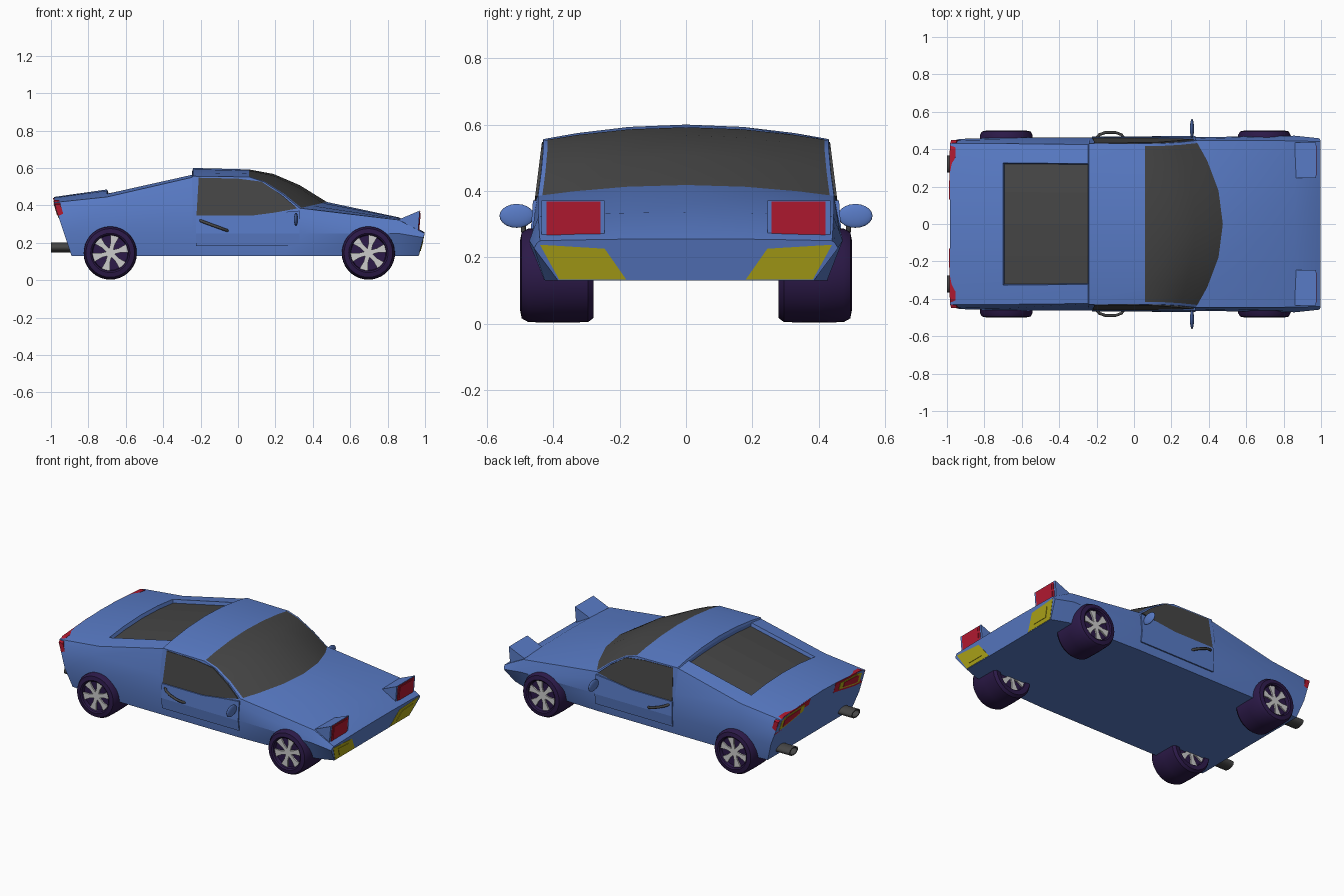
import bpy, bmesh, math
from mathutils import Vector

if "Cube" in bpy.data.objects:
    bpy.data.objects.remove(bpy.data.objects["Cube"])


def material(name, r, g, b):
    m = bpy.data.materials.new(name)
    m.diffuse_color = (r, g, b, 1)
    m.use_nodes = True
    m.node_tree.nodes["Principled BSDF"].inputs["Base Color"].default_value = m.diffuse_color
    return m


BLUE = material("blue_paint", .10, .20, .57)
GLASS = material("dark_glass", .06, .06, .06)
RED = material("red_lens", .45, .01, .03)
YELLOW = material("yellow_lens", .45, .40, .01)
RUBBER = material("tyre_rubber", .025, .010, .065)


def add_mesh(name, verts, faces, *mats, smooth=None, fix=False):
    me = bpy.data.meshes.new(name)
    me.from_pydata([tuple(v) for v in verts], [], faces)
    bm = bmesh.new()
    bm.from_mesh(me)
    bmesh.ops.delete(bm, geom=[v for v in bm.verts if not v.link_faces], context='VERTS')
    if fix:
        bmesh.ops.recalc_face_normals(bm, faces=bm.faces)
    bm.to_mesh(me)
    bm.free()
    ob = bpy.data.objects.new(name, me)
    bpy.context.collection.objects.link(ob)
    for m in mats:
        if m:
            me.materials.append(m)
    if smooth:
        bpy.ops.object.select_all(action='DESELECT')
        ob.select_set(True)
        bpy.context.view_layer.objects.active = ob
        bpy.ops.object.shade_smooth_by_angle(angle=math.radians(smooth))
    return ob


def prism(name, pts, vec, mat=None):
    n = len(pts)
    a = [Vector(p) for p in pts]
    verts = a + [p + Vector(vec) for p in a]
    faces = [tuple(range(n)), tuple(range(2 * n - 1, n - 1, -1))]
    faces += [(i, (i + 1) % n, (i + 1) % n + n, i + n) for i in range(n)]
    return add_mesh(name, verts, faces, mat, fix=True)


def shrink(pts, k):
    cx, cy = (sum(p[i] for p in pts) / len(pts) for i in (0, 1))
    return [(cx + (x - cx) * k, cy + (y - cy) * k) for x, y in pts]


# Body stations: centre x, shoulder x, bottom x, centre z, shoulder z, shoulder y, belt z, waist y, bottom y
stations = [
    (-.985, -.985, -.89, .445, .415, .430, .37, .455, .43),
    (-.70, -.70, -.70, .485, .445, .430, .39, .462, .445),
    (-.245, -.245, -.245, .582, .550, .425, .39, .462, .445),
    (-.24, -.24, -.24, .600, .556, .430, .38, .462, .445),
    (.06, .06, .06, .592, .552, .430, .38, .462, .445),
    (.19, .14, .14, .568, .525, .430, .38, .462, .445),
    (.33, .24, .24, .508, .460, .436, .37, .462, .445),
    (.475, .33, .33, .418, .385, .446, .34, .464, .445),
    (.86, .86, .86, .336, .322, .445, .275, .472, .425),
    (.998, .998, .965, .256, .250, .440, .243, .458, .385)]
verts = []
for xc, xs, xb, zc, zs, ys, zm, yw, yb in stations:
    half = [(xc + (xs - xc) * f * f, ys * f, zc + (zs - zc) * f * f) for f in (0, .4, .76, .97, 1)]
    for y, z in ((yw - .009, zm), (yw, min(.25, zm - .015)), (yb, .13)):
        half.append((xs + (xb - xs) * (zs - z) / (zs - .13), y, z))
    verts += half + [(x, -y, z) for x, y, z in half[:0:-1]]

N = 15
body_f, shield_f, rear_f = [tuple(range(N))], [], []
for i in range(len(stations) - 1):
    for j in range(N):
        k = (j + 1) % N
        face = (i * N + j, i * N + N + j, i * N + N + k, i * N + k)
        if i in (4, 5, 6) and j in (0, 1, 2, 12, 13, 14):
            shield_f.append(face)
        elif i == 1 and j in (0, 1, 13, 14):
            rear_f.append(face)
        else:
            body_f.append(face)
body_f.append(tuple(range(len(verts) - 1, len(verts) - N - 1, -1)))
add_mesh("body", verts, body_f, BLUE, smooth=22)
add_mesh("windshield", verts, shield_f, GLASS, smooth=40)

# Rear window, sunk into the engine deck
rear = add_mesh("rear_window", verts, rear_f, GLASS, BLUE)
bm = bmesh.new()
bm.from_mesh(rear.data)
rim = bmesh.ops.inset_region(bm, faces=bm.faces[:], thickness=.004, depth=-.022, use_boundary=True)
for f in rim['faces']:
    f.material_index = 1
bm.to_mesh(rear.data)
bm.free()


def glass_y(z):
    return .43 + (.555 - z) * .126


def lathe(name, profile, centre, mat, seg=36):
    n = len(profile)
    v = [(centre[0] + r * math.cos(t), y, centre[1] + r * math.sin(t))
         for t in (2 * math.pi * i / seg for i in range(seg)) for r, y in profile]
    f = [(i * n + j, i * n + (j + 1) % n, (i + 1) % seg * n + (j + 1) % n, (i + 1) % seg * n + j)
         for i in range(seg) for j in range(n)]
    return add_mesh(name, v, f, mat, smooth=35, fix=True)


for s, side in ((1, "left"), (-1, "right")):
    # Wheels: tyre with dark web, six flared spokes on both faces
    for cx, end in ((.697, "front"), (-.683, "rear")):
        tag = f"{end}_{side}"
        prof = [(.001, .30), (.092, .30), (.097, .282), (.128, .278), (.141, .295), (.143, .39),
                (.141, .475), (.130, .495), (.105, .500), (.097, .494), (.093, .472), (.001, .472)]
        lathe("tyre_" + tag, [(r, y * s) for r, y in prof], (cx, .146), RUBBER)
        for face_y, where in ((.474, "outer"), (.290, "inner")):
            sv, sf = [], []
            for k in range(6):
                t = math.radians(60 * k + 15)
                base = len(sv)
                for y in (face_y, face_y + .009):
                    for r, w in ((0, -.012), (.05, -.012), (.094, -.024), (.094, .024), (.05, .012), (0, .012)):
                        sv.append((cx + r * math.cos(t) - w * math.sin(t), s * y,
                                   .146 + r * math.sin(t) + w * math.cos(t)))
                sf += [tuple(base + q for q in range(6)), tuple(base + q for q in range(11, 5, -1))]
                sf += [(base + q, base + (q + 1) % 6, base + 6 + (q + 1) % 6, base + 6 + q) for q in range(6)]
            add_mesh(f"{where}_spokes_{tag}", sv, sf, fix=True)

    # Side window and door skin
    win = [(-.222, .345), (.07, .345), (.2, .362), (.318, .384), (.235, .455), (.125, .527), (0, .543), (-.21, .548)]
    prism("side_window_" + side, [(x, s * (glass_y(z) + .003), z) for x, z in win], (0, -s * .012, 0), GLASS)
    up = [(-.225, .464, .25), (.33, .466, .25), (.33, .457, .372), (.2, .457, .36), (.07, .459, .343), (-.225, .459, .343)]
    low = [(-.225, .464, .25), (.33, .466, .25), (.33, .457, .182), (-.225, .457, .182)]
    for name, pts in (("door_upper_", up), ("door_lower_", low)):
        prism(name + side, [(x, s * (y + .004), z) for x, y, z in pts], (0, -s * .014, 0), BLUE)

    # Door handle
    cu = bpy.data.curves.new("door_handle_" + side, 'CURVE')
    cu.dimensions = '3D'
    cu.bevel_depth = .008
    cu.bevel_resolution = 2
    cu.use_fill_caps = True
    sp = cu.splines.new('POLY')
    path = [(-.205, .455, .320), (-.185, .478, .312), (-.15, .490, .299), (-.10, .490, .281), (-.068, .478, .269), (-.05, .455, .263)]
    sp.points.add(len(path) - 1)
    for p, (x, y, z) in zip(sp.points, path):
        p.co = (x, s * y, z, 1)
    cu.materials.append(GLASS)
    bpy.context.collection.objects.link(bpy.data.objects.new("door_handle_" + side, cu))

    # Wing mirror
    bpy.ops.mesh.primitive_uv_sphere_add(segments=20, ring_count=10, radius=1, location=(.31, s * .51, .325))
    ob = bpy.context.object
    ob.name = "wing_mirror_" + side
    ob.scale = (.011, .052, .036)
    ob.data.materials.append(BLUE)
    bpy.ops.object.shade_smooth()

    # Pop-up headlight: wedge housing and lens
    prism("headlight_housing_" + side, [(.86, s * .245, .325), (.972, s * .245, .372), (.962, s * .245, .25), (.86, s * .245, .25)],
          (0, s * .19, 0), BLUE)
    lens = [(.258, .262), (.420, .262), (.420, .368), (.258, .368)]
    for k, out, nm in ((1, .003, "headlight_lens_"), (.82, .006, "headlight_lens_centre_")):
        prism(nm + side, [(.962 + (z - .25) * .082 + out, s * y, z) for y, z in shrink(lens, k)], (-.012, 0, 0), RED)

    # Lower front lamp
    lamp = [(.440, .238), (.245, .226), (.180, .133), (.382, .133)]
    for k, out, nm in ((1, .002, "front_lamp_"), (.55, .005, "front_lamp_centre_")):
        prism(nm + side, [(.965 + (z - .13) * .27 + out, s * y, z) for y, z in shrink(lamp, k)], (-.012, 0, 0), YELLOW)

    # Tail lamp: red surround, yellow band, red centre
    tail = [(.448, .405), (.40, .425), (.13, .440), (.13, .375), (.36, .325), (.448, .315)]
    for k, out, nm, m in ((1, .006, "tail_lamp_", RED), (.72, .009, "tail_lamp_band_", YELLOW), (.5, .012, "tail_lamp_centre_", RED)):
        prism(nm + side, [(-.985 + (.445 - z) * .30 - out, s * y, z) for y, z in shrink(tail, k)], (.03, 0, 0), m)

    # Oval exhaust pipe with hollow end
    ev, seg = [], 20
    for x, k in ((-.86, 1), (-1, 1), (-1, .78), (-.93, .78)):
        ev += [(x, s * .32 + k * .045 * math.cos(2 * math.pi * i / seg), .175 + k * .026 * math.sin(2 * math.pi * i / seg))
               for i in range(seg)]
    ef = [(r * seg + i, r * seg + (i + 1) % seg, (r + 1) * seg + (i + 1) % seg, (r + 1) * seg + i)
          for r in range(3) for i in range(seg)]
    ef += [tuple(range(seg)), tuple(range(3 * seg, 4 * seg))]
    add_mesh("exhaust_" + side, ev, ef, GLASS, smooth=35, fix=True)
